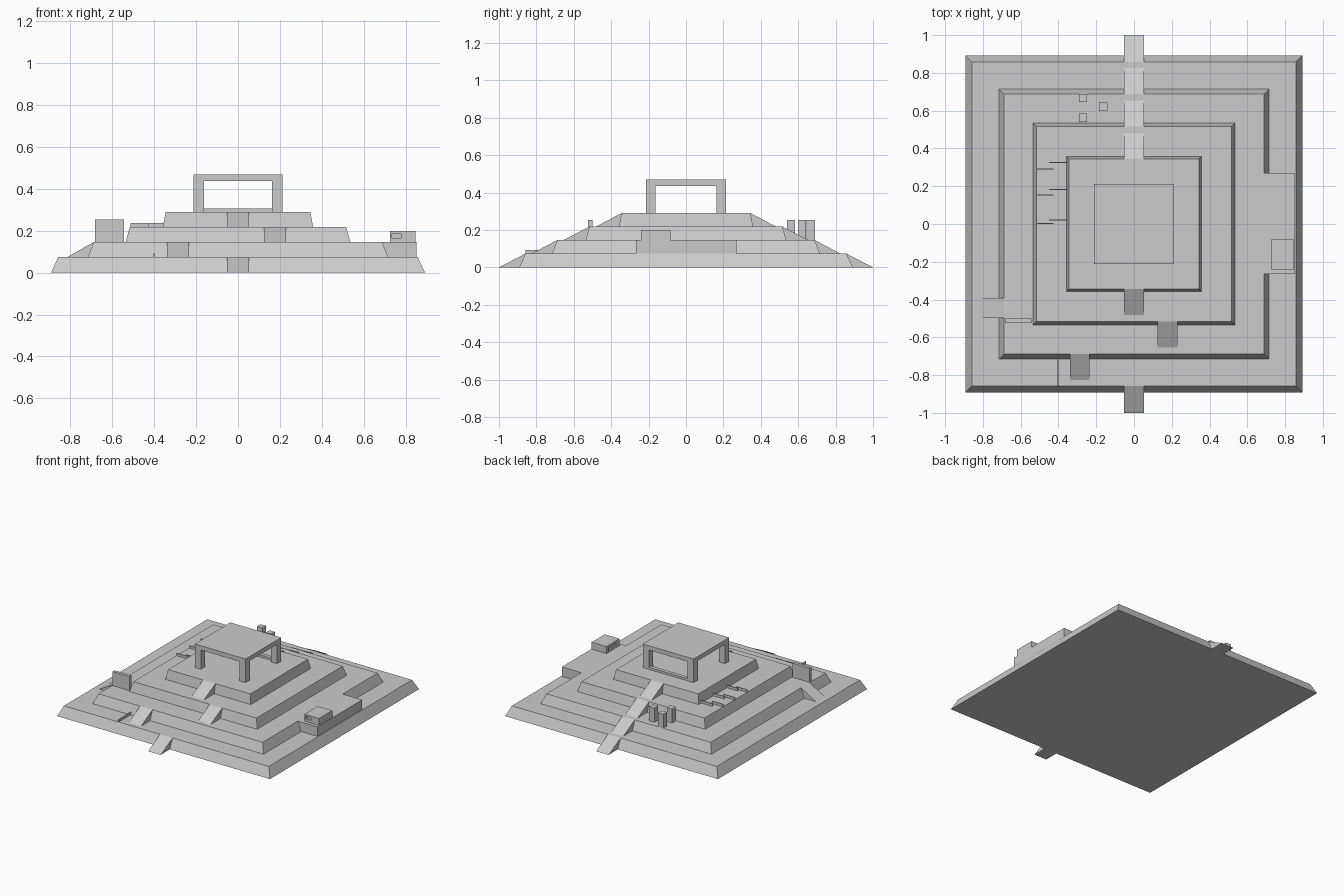
import bpy, bmesh
from math import pi
from mathutils import Matrix

if "Cube" in bpy.data.objects:
    bpy.data.objects.remove(bpy.data.objects["Cube"])


def make(name, verts, faces):
    bm = bmesh.new()
    vs = [bm.verts.new(v) for v in verts]
    for f in faces:
        bm.faces.new([vs[i] for i in f])
    bmesh.ops.recalc_face_normals(bm, faces=bm.faces[:])
    me = bpy.data.meshes.new(name)
    bm.to_mesh(me)
    bm.free()
    ob = bpy.data.objects.new(name, me)
    bpy.context.collection.objects.link(ob)
    return ob


QUADS = [(0, 1, 2, 3), (4, 5, 6, 7), (0, 1, 5, 4), (1, 2, 6, 5), (2, 3, 7, 6), (3, 0, 4, 7)]


def frustum(name, b, t, z0, z1):
    ring = [(-1, -1), (1, -1), (1, 1), (-1, 1)]
    return make(name, [(x * b, y * b, z0) for x, y in ring] + [(x * t, y * t, z1) for x, y in ring], QUADS)


def box(name, x0, x1, y0, y1, z0, z1):
    ring = [(x0, y0), (x1, y0), (x1, y1), (x0, y1)]
    return make(name, [(x, y, z) for z in (z0, z1) for x, y in ring], QUADS)


def ramp(name, across, outer, inner, z0, z1, angle):
    """Wedge climbing towards the centre from the front, turned about z."""
    verts = [(across + s * 0.052, y, z) for s in (-1, 1) for y, z in ((-outer, z0), (-inner, z0), (-inner, z1))]
    ob = make(name, verts, [(0, 1, 2), (3, 4, 5), (0, 1, 4, 3), (1, 2, 5, 4), (2, 0, 3, 5)])
    ob.data.transform(Matrix.Rotation(angle, 4, 'Z'))
    return ob


def cut(ob, cutter):
    m = ob.modifiers.new("opening", 'BOOLEAN')
    m.operation = 'DIFFERENCE'
    m.solver = 'EXACT'
    m.object = cutter
    cutter.hide_render = True
    cutter.hide_set(True)


# Stepped terraces with a front and back ramp on each
Z = [0, 0.074, 0.146, 0.218, 0.29]
tiers = [(0.892, 0.858), (0.716, 0.688), (0.536, 0.516), (0.358, 0.345)]
front_x = [0, -0.287, 0.177, 0]
outer = [1.0, 0.825, 0.655, 0.482]
for i, (b, t) in enumerate(tiers):
    frustum(f"terrace_{i + 1}", b, t, Z[i], Z[i + 1])
    ramp(f"front_ramp_{i + 1}", front_x[i], outer[i], t, Z[i], Z[i + 1], 0)
    ramp(f"back_ramp_{i + 1}", 0, outer[i], t, Z[i], Z[i + 1], pi)

# Left side ramp and the wall beside it
ramp("left_ramp", 0.445, 0.815, 0.688, Z[1], Z[2], -pi / 2)
box("left_screen_wall", -0.683, -0.543, -0.524, -0.5, Z[2], 0.253)

# Right side platform with a small hut
box("right_platform", 0.66, 0.852, -0.266, 0.27, Z[1], Z[2])
hut = box("hut", 0.725, 0.848, -0.24, -0.083, Z[2], 0.199)
cut(hut, box("front_window_cutter", 0.735, 0.778, -0.26, -0.225, 0.165, 0.187))
cut(hut, box("side_door_cutter", 0.71, 0.74, -0.135, -0.11, 0.147, 0.183))
cut(hut, box("side_window_cutter", 0.71, 0.74, -0.2, -0.165, 0.165, 0.183))

# Open pavilion on the summit
H = 0.213
box("pavilion_roof", -H, H, -H, H, 0.436, 0.469)
for sx in (-1, 1):
    for sy in (-1, 1):
        xs, ys = sorted((sx * 0.162, sx * H)), sorted((sy * 0.162, sy * H))
        box("pavilion_leg", *xs, *ys, Z[4], 0.436)
box("pavilion_back_sill", -0.162, 0.162, 0.185, H, Z[4], 0.306)

# Square pillars on the back terrace
for x, y in ((-0.27, 0.667), (-0.163, 0.62), (-0.27, 0.562)):
    box("pillar", x - 0.022, x + 0.022, y - 0.022, y + 0.022, Z[2], 0.253)

# Staggered low walls on the left terrace
for y in (0.003, 0.153, 0.29):
    box("low_wall_outer", -0.514, -0.425, y - 0.003, y + 0.003, Z[3], 0.237)
for y in (0.021, 0.182, 0.325):
    box("low_wall_inner", -0.45, -0.356, y - 0.003, y + 0.003, Z[3], 0.237)

# Thin low wall on the front terrace
box("front_low_wall", -0.404, -0.398, -0.857, -0.705, Z[1], 0.093)
